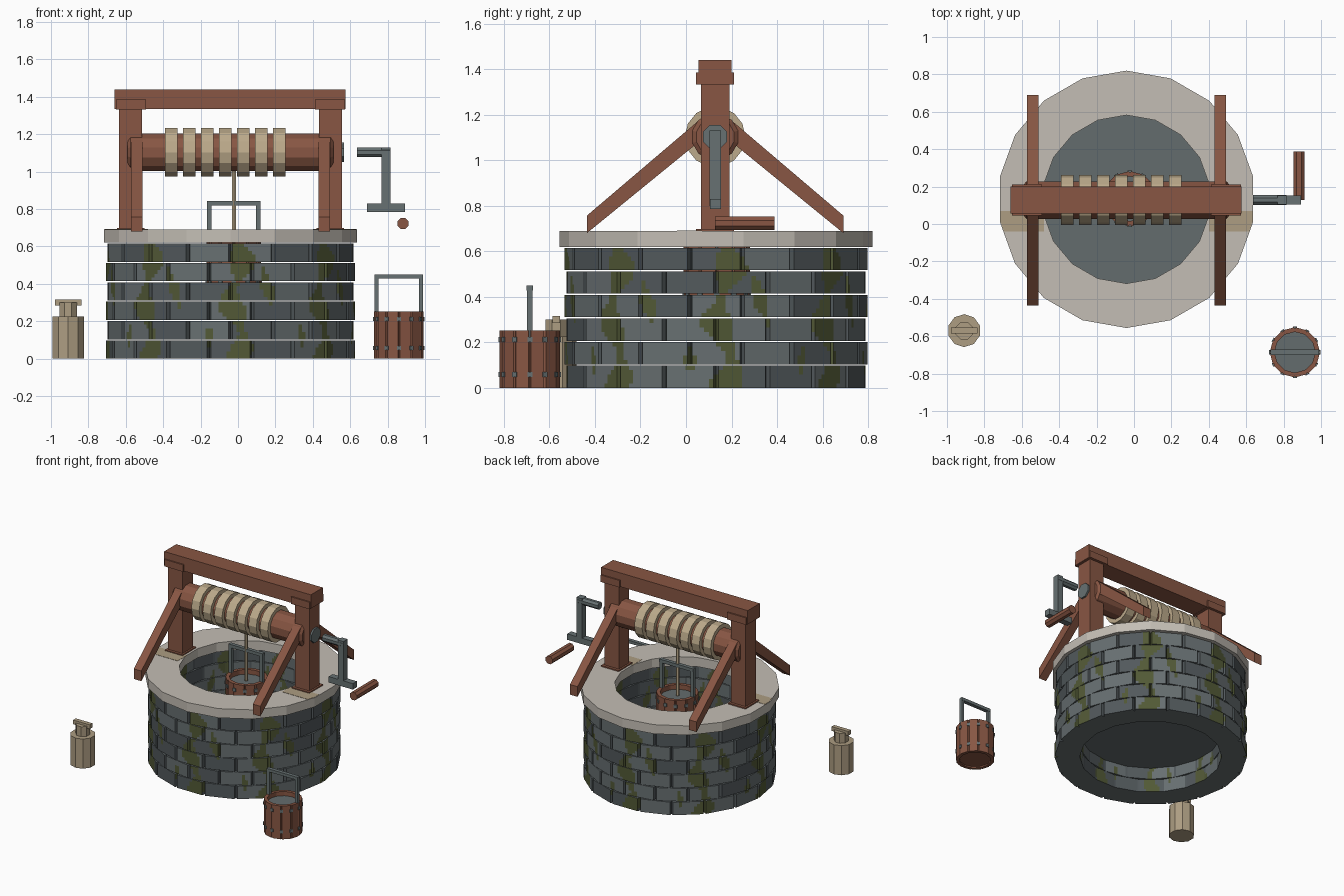
import bpy, bmesh, math, random
from mathutils import Matrix, Vector

if "Cube" in bpy.data.objects:
    bpy.data.objects.remove(bpy.data.objects["Cube"])
random.seed(4)
CX, CY = -0.04, 0.132           # centre of the well


def material(name, r, g, b):
    def lin(c):
        c /= 255
        return c / 12.92 if c <= 0.04045 else ((c + 0.055) / 1.055) ** 2.4
    m = bpy.data.materials.new(name)
    m.diffuse_color = (lin(r), lin(g), lin(b), 1)
    m.use_nodes = True
    m.node_tree.nodes["Principled BSDF"].inputs["Base Color"].default_value = m.diffuse_color
    return m


WOOD = material("red_brown_wood", 136, 86, 67)
STONE = material("grey_stone", 103, 111, 113)
DARK = material("dark_grey_stone", 82, 89, 92)
MOSS = material("green_moss", 82, 89, 54)
RIM = material("pale_rim_stone", 196, 190, 181)
ROPE = material("tan_rope", 188, 170, 139)
CLAY = material("tan_clay", 173, 157, 130)
METAL = material("dull_metal", 103, 113, 114)
WATER = material("grey_water", 100, 108, 109)


def finish(name, bm, *mats):
    bmesh.ops.recalc_face_normals(bm, faces=bm.faces)
    me = bpy.data.meshes.new(name)
    bm.to_mesh(me)
    bm.free()
    for m in mats:
        me.materials.append(m)
    ob = bpy.data.objects.new(name, me)
    bpy.context.collection.objects.link(ob)
    return ob


def box(name, x, y, z, mat):
    """Box from (min, max) pairs."""
    bm = bmesh.new()
    mid = Vector([(a + b) / 2 for a, b in (x, y, z)])
    size = [b - a for a, b in (x, y, z)]
    bmesh.ops.create_cube(bm, size=1, matrix=Matrix.Translation(mid) @ Matrix.Diagonal((*size, 1)))
    return finish(name, bm, mat)


def lathe(name, axis, origin, profile, sides, mat):
    """Closed round solid; profile is (distance along axis, radius)."""
    bm = bmesh.new()
    rot = {'X': Matrix.Rotation(math.pi / 2, 4, 'Y'),
           'Y': Matrix.Rotation(-math.pi / 2, 4, 'X'), 'Z': Matrix()}[axis]
    rings = []
    for d, r in profile:
        rings.append([bm.verts.new(Vector(origin) + rot @ Vector(
            (r * math.cos(t), r * math.sin(t), d)))
            for t in (math.tau * (i + 0.5) / sides for i in range(sides))])
    for a, b in zip(rings, rings[1:]):
        for i in range(sides):
            j = (i + 1) % sides
            bm.faces.new((a[i], a[j], b[j], b[i]))
    bm.faces.new(rings[0])
    bm.faces.new(rings[-1])
    return finish(name, bm, mat)


def extrude(name, points, vec, mat):
    bm = bmesh.new()
    f = bm.faces.new([bm.verts.new(p) for p in points])
    new = bmesh.ops.extrude_face_region(bm, geom=[f], use_keep_orig=True)["geom"]
    bmesh.ops.translate(bm, vec=vec, verts=[v for v in new if isinstance(v, bmesh.types.BMVert)])
    return finish(name, bm, mat)


def block_ring(name, c, n, start, r_out, r_in, z0, z1, gap, depth, mats, cols=1, rows=1, rule=None):
    """Ring of n flat blocks with notched joints; rule colours the walls."""
    step = 360 / n
    plan = []                   # outer xy, inner xy, block number (-1 in a joint)

    def polar(r, deg):
        return Vector((r * math.cos(math.radians(deg)), r * math.sin(math.radians(deg))))
    for k in range(n):
        a = start + k * step
        if depth:
            plan.append((polar(r_out - depth, a), polar(r_in, a), -1))
        lo, hi = a + gap, a + step - gap
        for i in range(cols + (1 if depth else 0)):
            t = i / cols
            plan.append((polar(r_out, lo).lerp(polar(r_out, hi), t),
                         polar(r_in, lo).lerp(polar(r_in, hi), t), k if i < cols else -1))
    bm = bmesh.new()
    grid = [[[bm.verts.new((c[0] + p[s].x, c[1] + p[s].y, z0 + (z1 - z0) * j / rows))
              for p in plan] for j in range(rows + 1)] for s in (0, 1)]
    m = len(plan)
    for i in range(m):
        e = (i + 1) % m
        for s in (0, 1):
            for j in range(rows):
                f = bm.faces.new((grid[s][j][i], grid[s][j][e], grid[s][j + 1][e], grid[s][j + 1][i]))
                if rule:
                    p = f.calc_center_median()
                    f.material_index = rule(math.degrees(math.atan2(p.y - c[1], p.x - c[0])), p.z, plan[i][2])
        for j in (0, rows):
            bm.faces.new((grid[0][j][i], grid[0][j][e], grid[1][j][e], grid[1][j][i]))
    return finish(name, bm, *mats)


# Stone courses with patches of moss
for row in range(6):
    shade = [int(random.random() < 0.3) for _ in range(18)]

    def stone_rule(deg, z, k):
        d = (deg - 3 + 22.5) % 45 - 22.5
        main = abs(d - 3 * math.sin(z * 15)) < 4 + 2.2 * math.sin(z * 25 + 1)
        side = abs(d - 14 + 25 * (z - 0.4)) < 3.2 - 26 * abs(z - 0.38)
        low = abs(d + 13) < 2.2 - 30 * abs(z - 0.12)
        return 2 if main or side or low else 1 if k < 0 else shade[k]
    block_ring(f"stone_course_{row + 1}", (CX, CY), 18, 10 * (row % 2), 0.665, 0.49,
               row * 0.1035, row * 0.1035 + 0.098, 0.9, 0.025,
               (STONE, DARK, MOSS), 10, 5, stone_rule)

# Rim, its two pale patches and the water
block_ring("well_rim", (CX, CY), 18, 10, 0.688, 0.45, 0.62, 0.69, 0, 0, (RIM,))
for side, s in (("left", -1), ("right", 1)):
    pts = [(0.44, 0.07), (0.674, 0.07), (0.674, 0.015), (0.655, -0.04), (0.44, -0.04)]
    extrude(f"rim_patch_{side}", [(CX + s * x, y, 0.688) for x, y in pts], (0, 0, 0.004), CLAY)
lathe("well_water", 'Z', (CX, CY, 0.19), [(0, 0.492), (0.01, 0.492)], 18, WATER)

# Frame: posts, plates, caps and sloping braces, mirrored about the well
for side, s in (("left", -1), ("right", 1)):
    def span(a, b):
        return tuple(sorted((CX + s * a, CX + s * b)))
    box(f"post_{side}", span(0.473, 0.595), (0.065, 0.19), (0.69, 1.34), WOOD)
    box(f"post_foot_{side}", span(0.46, 0.608), (0.045, 0.21), (0.688, 0.699), WOOD)
    box(f"post_cap_{side}", span(0.453, 0.612), (0.045, 0.21), (1.333, 1.386), WOOD)
    for end, t in (("front", 1), ("back", -1)):
        prof = [(-0.563, 0.68), (-0.563, 0.757), (-0.06, 1.185), (-0.06, 1.09)]
        extrude(f"brace_{side}_{end}", [(CX + s * 0.47, 0.128 + t * y, z) for y, z in prof],
                (s * 0.063, 0, 0), WOOD)
box("top_beam", (-0.66, 0.575), (0.055, 0.2), (1.335, 1.44), WOOD)

# Winding drum, rope coils and hanging rope
AX = (0, 0.128, 1.103)
lathe("winding_drum", 'X', AX, [(-0.59, 0.085), (-0.575, 0.104), (0.495, 0.104), (0.51, 0.085)], 12, WOOD)
for i in range(7):
    x = -0.357 + i * 0.0962
    lathe(f"rope_coil_{i + 1}", 'X', AX, [(x - 0.033, 0.133), (x + 0.033, 0.133)], 14, ROPE)
lathe("hanging_rope", 'Z', (-0.022, CY, 0), [(0.6, 0.013), (1.05, 0.013)], 6, ROPE)

# Crank
lathe("axle_end", 'X', AX, [(0.5, 0.057), (0.568, 0.057)], 8, METAL)
lathe("crank_shaft", 'X', AX, [(0.635, 0.028), (0.815, 0.028)], 8, METAL)
box("crank_arm", (0.768, 0.815), (0.103, 0.153), (0.8, 1.13), METAL)
box("crank_foot", (0.69, 0.893), (0.105, 0.153), (0.785, 0.83), METAL)
lathe("crank_handle", 'Y', (0.882, 0, 0.723), [(0.127, 0.032), (0.388, 0.032)], 8, WOOD)


def bucket(name, x, y, z, k):
    """Staved bucket with rivets, water and a square handle."""
    block_ring(f"{name}_staves", (x, y), 12, 0, 0.133 * k, 0.108 * k, z, z + 0.253 * k, 2.5, 0.007 * k, (WOOD,))
    lathe(f"{name}_bottom", 'Z', (x, y, z), [(0.01, 0.112 * k), (0.03 * k, 0.112 * k)], 12, WOOD)
    lathe(f"{name}_water", 'Z', (x, y, z), [(0.215 * k, 0.112 * k), (0.22 * k, 0.112 * k)], 12, WATER)
    bm = bmesh.new()
    for h in (0.058, 0.213):
        for i in range(12):
            bmesh.ops.create_cube(bm, size=0.022 * k, matrix=Matrix.Translation((x, y, z + h * k))
                                  @ Matrix.Rotation(math.radians(30 * i), 4, 'Z')
                                  @ Matrix.Translation((0.126 * k, 0, 0)))
    finish(f"{name}_rivets", bm, METAL)
    w, t = 0.13 * k, 0.022 * k
    for side, s in (("left", -1), ("right", 1)):
        box(f"{name}_handle_{side}", tuple(sorted((x + s * w, x + s * (w - t)))),
            (y - 0.012, y + 0.012), (z + 0.2 * k, z + 0.44 * k), METAL)
    box(f"{name}_handle_top", (x - w, x + w), (y - 0.014, y + 0.014), (z + 0.428 * k, z + 0.45 * k), METAL)


bucket("standing_bucket", 0.86, -0.686, 0, 1)
bucket("hanging_bucket", -0.022, 0.135, 0.349, 1.1)

# Clay jar with a cross-bar stopper
JAR = (-0.908, -0.57, 0)
lathe("jar_body", 'Z', JAR, [(0, 0.088), (0.225, 0.088)], 10, CLAY)
lathe("jar_neck", 'Z', JAR, [(0.22, 0.05), (0.3, 0.05)], 8, CLAY)
box("jar_bar", (-0.978, -0.838), (-0.586, -0.554), (0.285, 0.317), CLAY)
